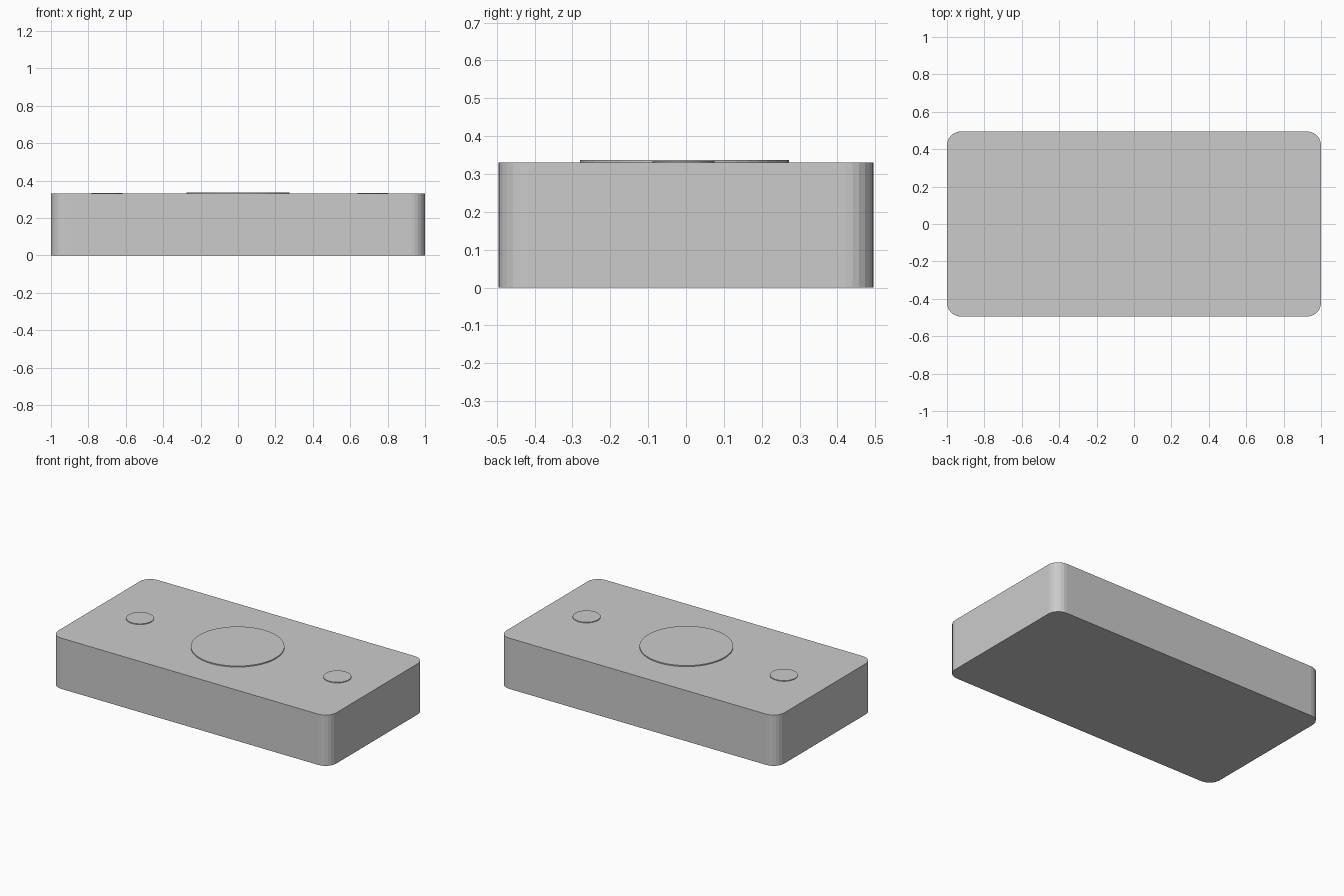
import bpy, bmesh
from math import radians, cos, sin

if "Cube" in bpy.data.objects:
    bpy.data.objects.remove(bpy.data.objects["Cube"])


def prism(name, outline, z0, z1):
    """Extrude a closed 2D outline from z0 to z1."""
    bm = bmesh.new()
    base = bm.faces.new([bm.verts.new((x, y, z0)) for x, y in outline])
    top = bmesh.ops.extrude_face_region(bm, geom=[base], use_keep_orig=True)
    for v in top["geom"]:
        if isinstance(v, bmesh.types.BMVert):
            v.co.z = z1
    bmesh.ops.recalc_face_normals(bm, faces=bm.faces)
    mesh = bpy.data.meshes.new(name)
    bm.to_mesh(mesh)
    bm.free()
    obj = bpy.data.objects.new(name, mesh)
    bpy.context.collection.objects.link(obj)
    return obj


def arc(cx, cy, r, start, sweep, count):
    return [(cx + r * cos(radians(start + sweep * i / count)),
             cy + r * sin(radians(start + sweep * i / count)))
            for i in range(count + 1)]


# Rounded rectangular body
HX, HY, R, H = 1.0, 0.495, 0.075, 0.33
outline = []
for i, (sx, sy) in enumerate([(1, 1), (-1, 1), (-1, -1), (1, -1)]):
    outline += arc(sx * (HX - R), sy * (HY - R), R, 90 * i, 90, 6)
prism("body", outline, 0, H)

# Thin raised discs on the top face, sunk slightly into the body
for name, x, y, r, top in [("centre_disc", 0, -0.004, 0.276, 0.337),
                           ("left_button", -0.70, -0.007, 0.082, 0.335),
                           ("right_button", 0.72, -0.007, 0.082, 0.335)]:
    prism(name, arc(x, y, r, 0, 360, 48)[:-1], H - 0.01, top)
